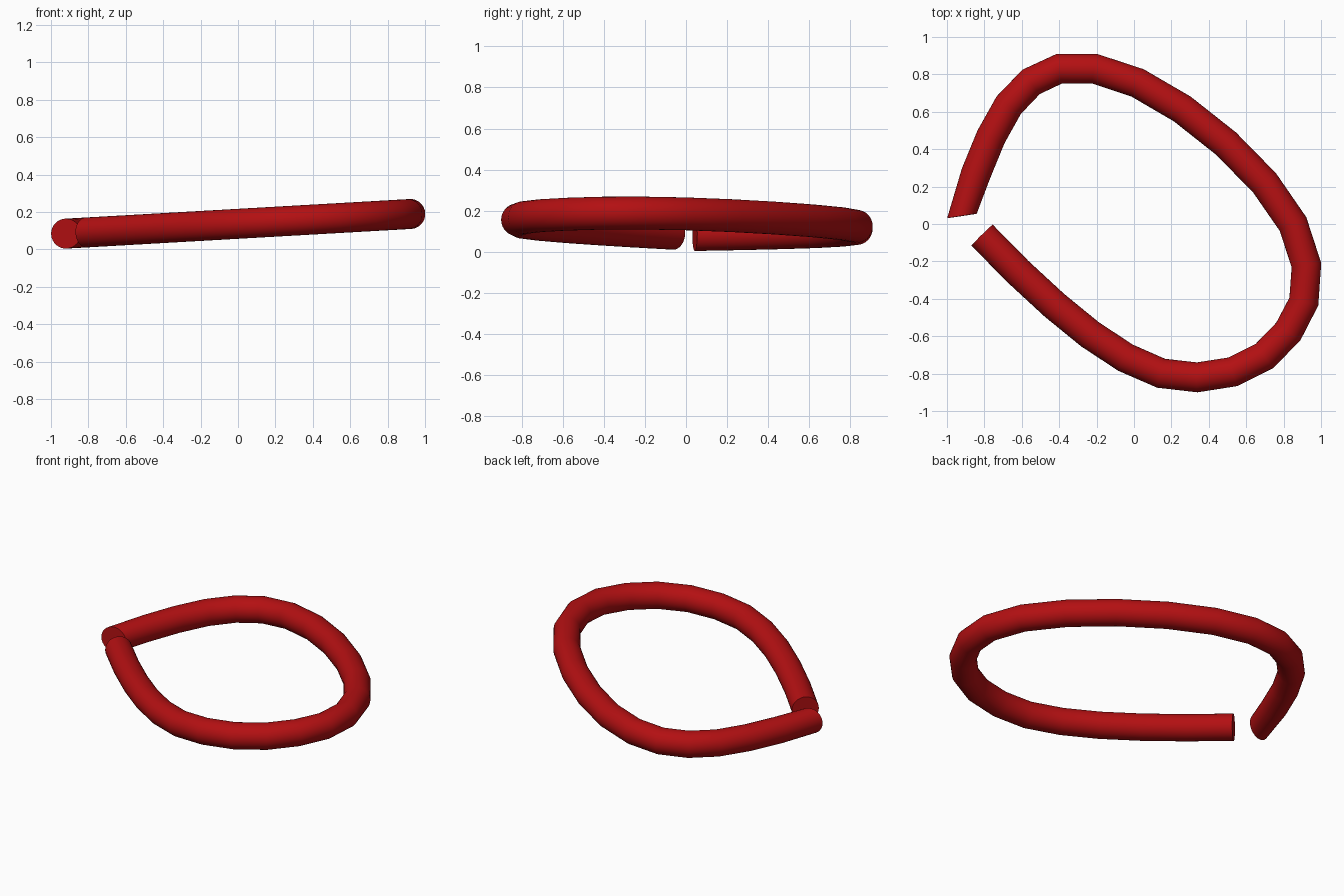
import bpy, bmesh, math
from mathutils import Vector

if "Cube" in bpy.data.objects:
    bpy.data.objects.remove(bpy.data.objects["Cube"])

RADIUS, SIDES = 0.08, 32
# centreline seen from above, from the left end round to the front-left end
PATH = [(-.92, .043), (-.845, .27), (-.765, .465), (-.67, .635), (-.55, .76), (-.4, .83),
        (-.21, .83), (.018, .755), (.258, .615), (.492, .43), (.698, .22), (.85, 0),
        (.922, -.22), (.908, -.415), (.825, -.575), (.698, -.705), (.53, -.79),
        (.338, -.82), (.145, -.798), (-.045, -.715), (-.235, -.59), (-.425, -.435),
        (-.62, -.255), (-.812, -.06)]

# the loop lies in a plane rising gently to the right
SLOPE, MID = 0.057, 0.1365
pts = [Vector((x, y, MID + SLOPE * x)) for x, y in PATH]
up = Vector((-SLOPE, 0, 1)).normalized()

# sweep a round section along the path
bm = bmesh.new()
rings = []
for i, p in enumerate(pts):
    tangent = pts[min(i + 1, len(pts) - 1)] - pts[max(i - 1, 0)]
    if i == 0:
        tangent = Vector((-.15, 1, -.15 * SLOPE))  # oblique cut at this end
    side = tangent.cross(up).normalized()
    ring = []
    for k in range(SIDES):
        a = 2 * math.pi * k / SIDES
        ring.append(bm.verts.new(p + RADIUS * (math.cos(a) * side + math.sin(a) * up)))
    rings.append(ring)
for r, s in zip(rings, rings[1:]):
    for k in range(SIDES):
        n = (k + 1) % SIDES
        bm.faces.new((r[k], r[n], s[n], s[k]))
# flat end caps
bm.faces.new(rings[0])
bm.faces.new(rings[-1])
bmesh.ops.recalc_face_normals(bm, faces=bm.faces)
mesh = bpy.data.meshes.new("bent_tube")
bm.to_mesh(mesh)
bm.free()

tube = bpy.data.objects.new("bent_tube", mesh)
bpy.context.collection.objects.link(tube)
red = bpy.data.materials.new("red")
red.diffuse_color = (0.45, 0.005, 0.006, 1)
red.use_nodes = True
red.node_tree.nodes["Principled BSDF"].inputs["Base Color"].default_value = red.diffuse_color
mesh.materials.append(red)

bpy.context.view_layer.objects.active = tube
tube.select_set(True)
bpy.ops.object.shade_smooth_by_angle(angle=math.radians(40))
